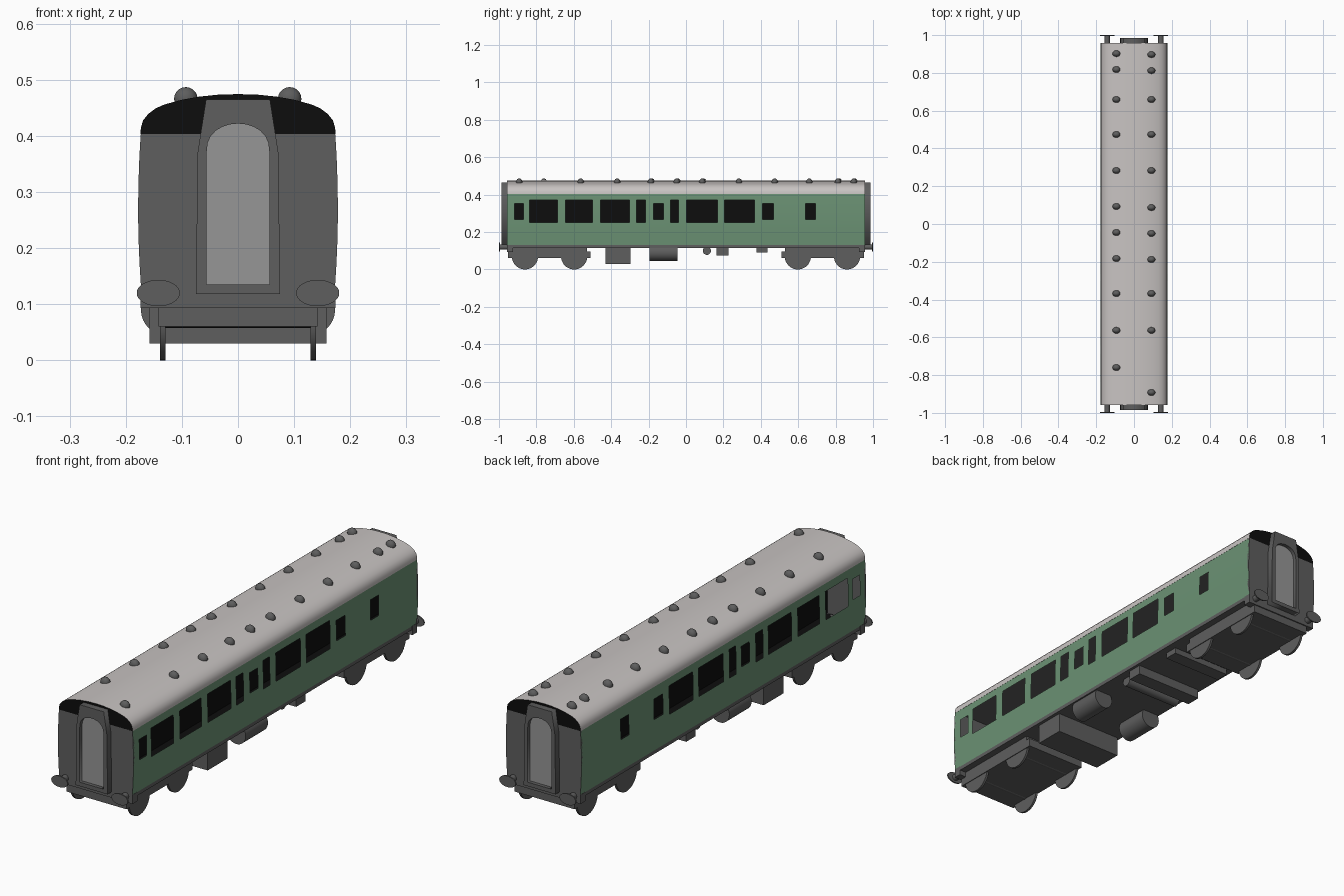
import bpy, bmesh, math
from mathutils import Matrix

if "Cube" in bpy.data.objects:
    bpy.data.objects.remove(bpy.data.objects["Cube"])


def material(name, r, g, b):
    m = bpy.data.materials.new(name)
    m.diffuse_color = (r, g, b, 1)
    m.use_nodes = True
    m.node_tree.nodes["Principled BSDF"].inputs["Base Color"].default_value = m.diffuse_color
    return m


GREY = material("dark grey", 0.112, 0.112, 0.112)
GREEN = material("carriage green", 0.147, 0.287, 0.174)
ROOF = material("roof pale grey", 0.58, 0.55, 0.54)
DOOR = material("door grey", 0.305, 0.305, 0.305)
BLACK = material("black", 0.004, 0.004, 0.004)


def finish(name, bm, mats, smooth=False):
    bmesh.ops.recalc_face_normals(bm, faces=bm.faces)
    me = bpy.data.meshes.new(name)
    bm.to_mesh(me)
    bm.free()
    for m in mats:
        me.materials.append(m)
    ob = bpy.data.objects.new(name, me)
    bpy.context.collection.objects.link(ob)
    if smooth:
        smooth_by_angle(ob)
    return ob


def smooth_by_angle(ob):
    bpy.ops.object.select_all(action='DESELECT')
    ob.select_set(True)
    bpy.context.view_layer.objects.active = ob
    bpy.ops.object.shade_smooth_by_angle(angle=math.radians(35))


def box(name, x0, x1, y0, y1, z0, z1, mat=GREY):
    bm = bmesh.new()
    bmesh.ops.create_cube(bm, size=1)
    for v in bm.verts:
        v.co = ((x0 + x1) / 2 + v.co.x * (x1 - x0), (y0 + y1) / 2 + v.co.y * (y1 - y0),
                (z0 + z1) / 2 + v.co.z * (z1 - z0))
    return finish(name, bm, [mat])


def cylinder(name, axis, centre, r, length, sides=32, squash=1.0):
    bm = bmesh.new()
    bmesh.ops.create_cone(bm, cap_ends=True, segments=sides, radius1=r, radius2=r, depth=length)
    rot = Matrix.Rotation(math.pi / 2, 4, 'Y' if axis == 'X' else 'X')
    bm.transform(Matrix.Translation(centre) @ Matrix.Diagonal((1, 1, squash, 1)) @ rot)
    return finish(name, bm, [GREY], True)


def prism(name, profile, y0, y1, mats, rule=None, smooth=False):
    """Extrude an (x, z) outline along y; rule picks the material from each face normal."""
    bm = bmesh.new()
    face = bm.faces.new([bm.verts.new((x, y0, z)) for x, z in profile])
    ext = bmesh.ops.extrude_face_region(bm, geom=[face])
    for v in ext["geom"]:
        if isinstance(v, bmesh.types.BMVert):
            v.co.y = y1
    bmesh.ops.recalc_face_normals(bm, faces=bm.faces)
    if rule:
        for f in bm.faces:
            f.material_index = rule(f.normal)
    return finish(name, bm, mats, smooth)


END = 0.957                                   # half length of the body


def side_x(z):                                # gently bulging body side
    return 0.178 - 0.005 * ((z - 0.27) / 0.137) ** 2


# Side walls with open windows: (start, end, tall)
windows = [(-.917, -.869, 0), (-.837, -.687, 1), (-.644, -.5, 1), (-.457, -.302, 1),
           (-.265, -.217, 1), (-.174, -.12, 0), (-.083, -.04, 1), (.003, .168, 1),
           (.206, .366, 1), (.409, .468, 0), (.639, .693, 0)]
ys = sorted([-END, END] + [y for w in windows for y in w[:2]])
zs = [.131, .17, .21, .25, .267, .31, .353, .37, .39, .405]


def is_window(y, z):
    return any(a < y < b and ((.25 < z < .37) if tall else (.267 < z < .353))
               for a, b, tall in windows)


for sx, side in ((1, "right"), (-1, "left")):
    bm = bmesh.new()
    grid = [[bm.verts.new((sx * side_x(z), y, z)) for z in zs] for y in ys]
    for i in range(len(ys) - 1):
        for j in range(len(zs) - 1):
            if not is_window((ys[i] + ys[i + 1]) / 2, (zs[j] + zs[j + 1]) / 2):
                bm.faces.new((grid[i][j], grid[i + 1][j], grid[i + 1][j + 1], grid[i][j + 1]))
    finish(side + "_side_wall", bm, [GREEN], True)

# Roof: pale skin, black ends, grey ceiling
half = [(.174, .403), (.173, .415), (.169, .428), (.16, .439), (.147, .449), (.131, .456),
        (.1, .4645), (.069, .47), (.035, .4735)]
roof = half + [(0, .4745)] + [(-x, z) for x, z in reversed(half)]
prism("roof", roof, -END - .001, END + .001, [ROOF, BLACK, GREY],
      lambda n: 1 if abs(n.y) > .9 else 2 if n.z < -.9 else 0, True)

# Floor and dark interior partition
floor = box("floor", -.172, .172, -END, END, .115, .132)
floor.data.materials.append(BLACK)
for f in floor.data.polygons:
    f.material_index = 1 if f.normal.z > .9 else 0
box("interior_partition", -.003, .003, -.95, .95, .132, .404, BLACK)

# Roof ventilators
vents = {-.093: [.902, .818, .659, .474, .283, .093, -.045, -.183, -.368, -.563, -.76],
         .092: [.897, .812, .659, .474, .283, .087, -.05, -.188, -.368, -.563, -.892]}
for x, row in vents.items():
    for y in row:
        bm = bmesh.new()
        bmesh.ops.create_uvsphere(bm, u_segments=16, v_segments=10, radius=1)
        bm.transform(Matrix.Translation((x, y, .466)) @ Matrix.Diagonal((.021, .017, .021, 1)))
        finish("roof_ventilator", bm, [GREY], True)

# Outlines of the gangway frame and its arched door
frame_outline = [(-.075, .118), (.075, .118), (.072, .37), (.057, .465), (-.057, .465), (-.072, .37)]
door_outline = [(-.056, .135), (.056, .135)] + [
    (.056 * math.cos(a), .37 + .052 * math.sin(a) ** .8)
    for a in [math.pi * i / 12 for i in range(12)]] + [(-.056, .37)]


def gangway(y):
    cu = bpy.data.curves.new("gangway_frame", 'CURVE')
    cu.dimensions, cu.fill_mode, cu.extrude = '2D', 'BOTH', .0145
    for outline in (frame_outline, door_outline):
        sp = cu.splines.new('POLY')
        sp.points.add(len(outline) - 1)
        for p, (x, z) in zip(sp.points, outline):
            p.co = (x, z, 0, 1)
        sp.use_cyclic_u = True
    cu.materials.append(GREY)
    ob = bpy.data.objects.new("gangway_frame", cu)
    bpy.context.collection.objects.link(ob)
    ob.location.y, ob.rotation_euler.x = y, math.pi / 2
    bpy.ops.object.select_all(action='DESELECT')
    ob.select_set(True)
    bpy.context.view_layer.objects.active = ob
    bpy.ops.object.convert(target='MESH')


# Everything repeated at both ends
for s, end in ((-1, "front"), (1, "back")):
    def span(a, b):
        return sorted((s * a, s * b))

    outline = [(side_x(z), z) for z in zs] + [(-side_x(z), z) for z in reversed(zs)]
    prism(end + "_end_wall", outline, *span(END - .008, END + .001), [GREY])
    box(end + "_headstock", -.174, .174, *span(.925, END + .001), .093, .132)
    gangway(s * .971)
    prism(end + "_gangway_door", door_outline, *span(.958, .97), [DOOR])

    # Buffers
    for x in (-.142, .142):
        cylinder(end + "_buffer_shank", 'Y', (x, s * .975, .12), .014, .045, 20)
        bm = bmesh.new()
        bmesh.ops.create_cone(bm, cap_ends=True, segments=32, radius1=.0385, radius2=.0385, depth=.006)
        bm.transform(Matrix.Translation((x, s * .997, .12)) @ Matrix.Diagonal((1, 1, .61, 1))
                     @ Matrix.Rotation(math.pi / 2, 4, 'X'))
        finish(end + "_buffer_head", bm, [GREY], True)

    # Bogie: frame block, raised ends, wheels and axles
    box(end + "_bogie_frame", -.142, .142, *span(.51, .953), .06, .096)
    box(end + "_bogie_top", -.142, .142, *span(.53, .94), .09, .118)
    for y in (.598, .861):
        cylinder(end + "_axle", 'X', (0, s * y, .07), .012, .26, 16)
        for x in (-.134, .134):
            cylinder(end + "_wheel", 'X', (x, s * y, .07), .07, .01, 40)

# Underfloor equipment
box("battery_box", -.158, .158, -.43, -.297, .03, .12)
box("equipment_box", -.16, .16, .163, .227, .075, .12)
box("equipment_tray", -.14, .14, .377, .436, .09, .12)
cylinder("brake_cylinder", 'X', (0, .112, .1), .022, .27, 24)
for x in (-.128, .128):
    cylinder("air_tank", 'Y', (x, -.12, .09), .045, .15, 32)
